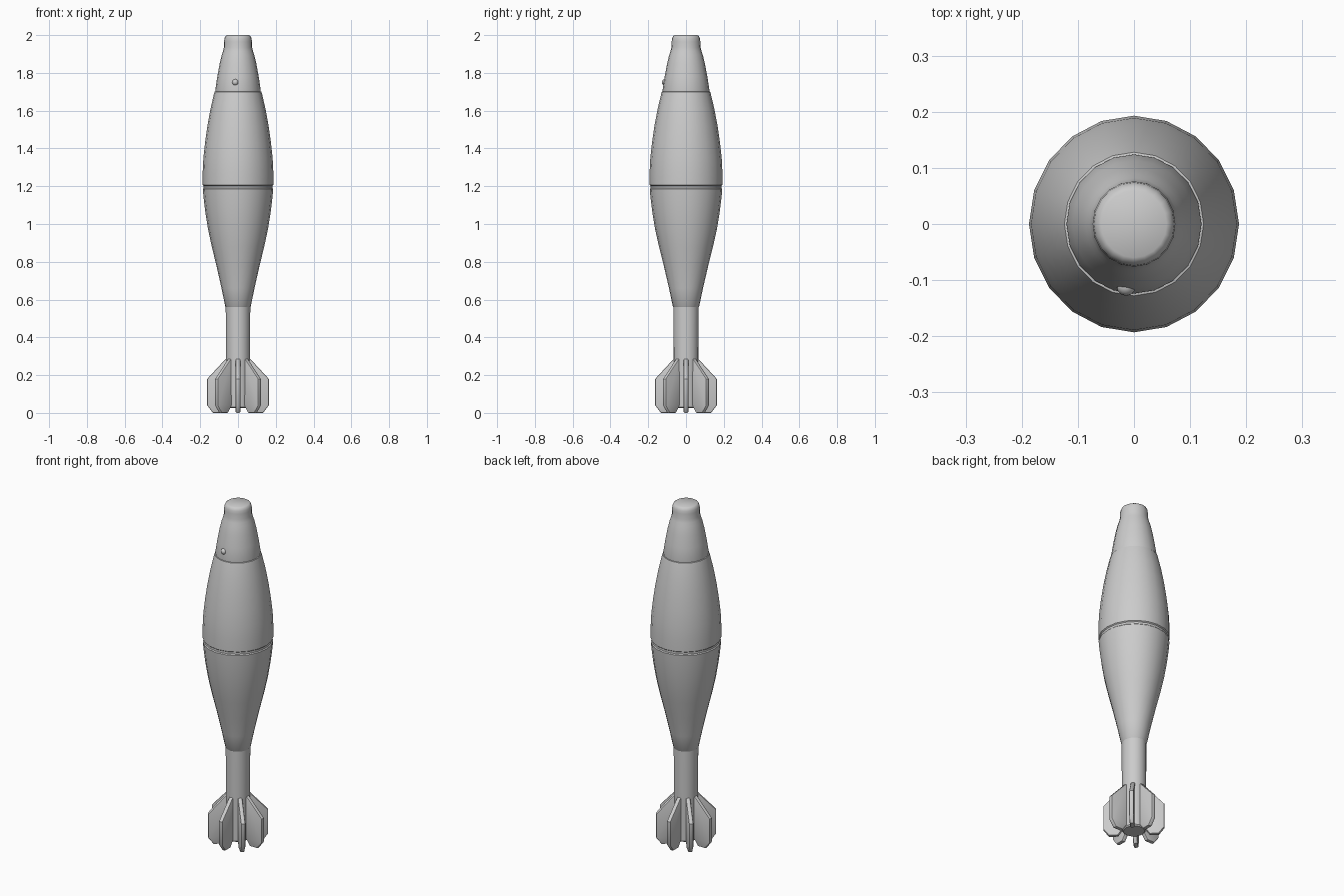
import bpy, bmesh, math
from mathutils import Matrix

if "Cube" in bpy.data.objects:
    bpy.data.objects.remove(bpy.data.objects["Cube"])

SX = 0.97  # cross-section is slightly narrower in x than in y


def finish(name, bm, angle=35):
    bmesh.ops.recalc_face_normals(bm, faces=bm.faces)
    me = bpy.data.meshes.new(name)
    bm.to_mesh(me)
    bm.free()
    ob = bpy.data.objects.new(name, me)
    bpy.context.collection.objects.link(ob)
    bpy.ops.object.select_all(action='DESELECT')
    ob.select_set(True)
    bpy.context.view_layer.objects.active = ob
    bpy.ops.object.shade_smooth_by_angle(angle=math.radians(angle))
    return ob


def lathe(name, profile, n=20):
    """Closed solid of revolution from (radius, z) points."""
    bm = bmesh.new()
    rings = []
    for r, z in profile:
        rings.append([bm.verts.new((SX * r * math.cos(i * math.tau / n),
                                    r * math.sin(i * math.tau / n), z))
                      for i in range(n)])
    for a, b in zip(rings, rings[1:]):
        for i in range(n):
            j = (i + 1) % n
            bm.faces.new((a[i], a[j], b[j], b[i]))
    bm.faces.new(rings[0])
    bm.faces.new(rings[-1])
    return finish(name, bm)


# main body with the groove around its widest part
lathe("body", [
    (0.062, 0.555), (0.07, 0.565), (0.09, 0.66), (0.118, 0.78),
    (0.143, 0.88), (0.163, 0.97), (0.178, 1.06), (0.188, 1.14),
    (0.192, 1.185), (0.187, 1.19), (0.187, 1.202), (0.193, 1.207),
    (0.193, 1.27), (0.189, 1.35), (0.18, 1.43), (0.167, 1.52),
    (0.15, 1.61), (0.131, 1.69), (0.128, 1.70), (0.12, 1.702)])

# nose fuze with rounded cap
lathe("nose_fuze", [
    (0.122, 1.69), (0.124, 1.71), (0.113, 1.78), (0.100, 1.85),
    (0.089, 1.895), (0.082, 1.915), (0.077, 1.935), (0.076, 1.965),
    (0.074, 1.982), (0.069, 1.994), (0.06, 2.0)])

# tail tube, ending a little above the fin bottoms
lathe("tail_tube", [
    (0.057, 0.025), (0.064, 0.032), (0.066, 0.29), (0.067, 0.57)])

# safety pin head on the front of the fuze
bm = bmesh.new()
bmesh.ops.create_uvsphere(bm, u_segments=12, v_segments=8, radius=0.017,
                          matrix=Matrix.Translation((-0.014, -0.111, 1.75)))
finish("safety_pin", bm)

# eight radial tail fins with softened edges
FIN = [(0.05, 0.29), (0.066, 0.285), (0.163, 0.18), (0.163, 0.04),
       (0.133, 0.0), (0.085, 0.0), (0.06, 0.035), (0.05, 0.035)]
T = 0.012
for k in range(8):
    bm = bmesh.new()
    face = bm.faces.new([bm.verts.new((r, -T, z)) for r, z in FIN])
    ext = bmesh.ops.extrude_face_region(bm, geom=[face])
    for v in ext["geom"]:
        if isinstance(v, bmesh.types.BMVert):
            v.co.y = T
    rims = [e for e in bm.edges
            if abs(e.verts[0].co.y - e.verts[1].co.y) < 1e-5]
    bmesh.ops.bevel(bm, geom=rims, offset=0.006, segments=2,
                    profile=0.5, affect='EDGES')
    bmesh.ops.rotate(bm, verts=bm.verts, cent=(0, 0, 0),
                     matrix=Matrix.Rotation(k * math.pi / 4, 3, 'Z'))
    finish("tail_fin_%d" % (k + 1), bm)
